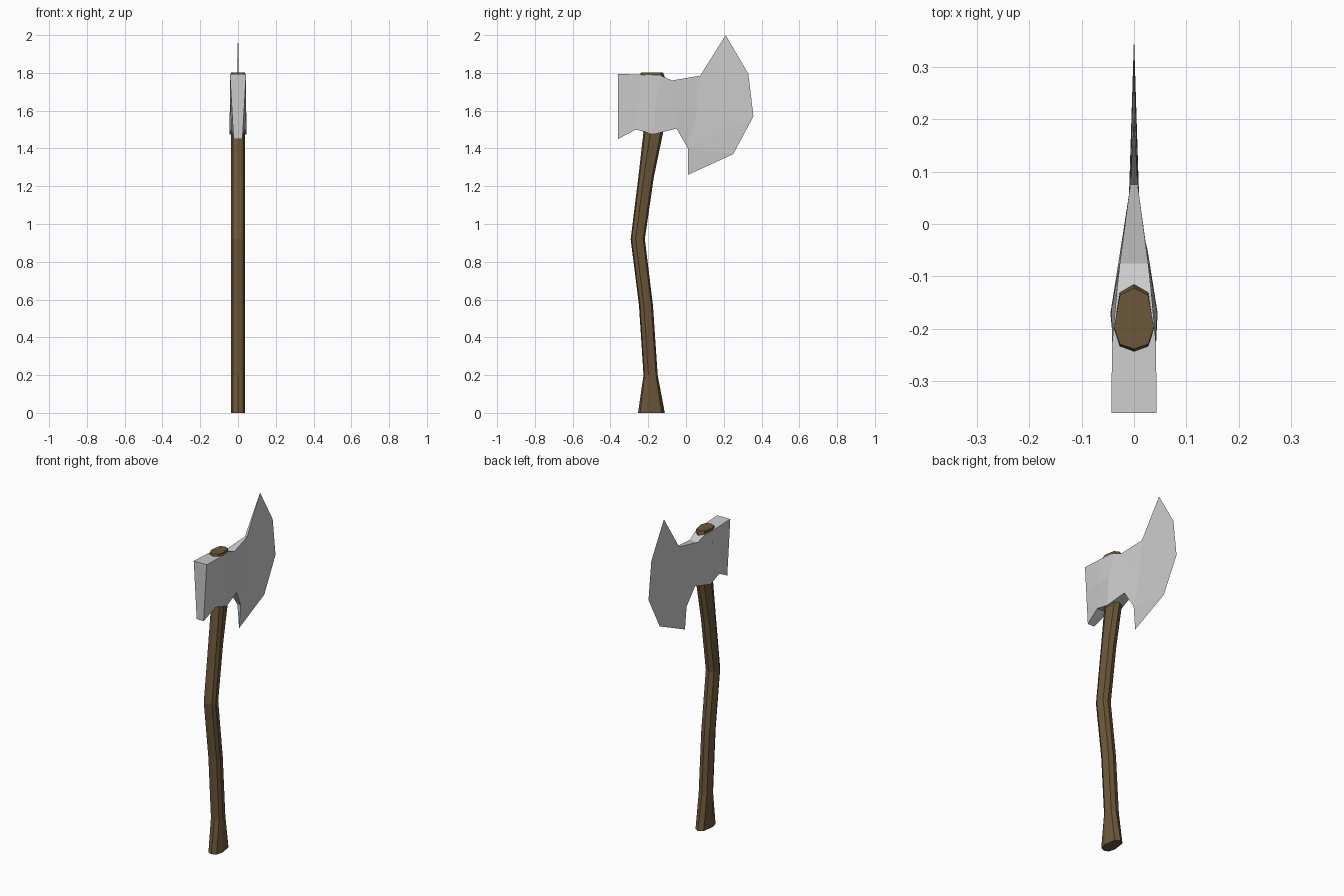
import bpy, bmesh

if "Cube" in bpy.data.objects:
    bpy.data.objects.remove(bpy.data.objects["Cube"])


def material(name, colour):
    m = bpy.data.materials.new(name)
    m.diffuse_color = colour
    m.use_nodes = True
    m.node_tree.nodes["Principled BSDF"].inputs["Base Color"].default_value = m.diffuse_color
    return m


def finish(name, bm, mat=None):
    bmesh.ops.recalc_face_normals(bm, faces=bm.faces)
    mesh = bpy.data.meshes.new(name)
    bm.to_mesh(mesh)
    bm.free()
    obj = bpy.data.objects.new(name, mesh)
    bpy.context.collection.objects.link(obj)
    if mat:
        mesh.materials.append(mat)
    return obj


def bridge(bm, a, b):
    n = len(a)
    for i in range(n):
        j = (i + 1) % n
        bm.faces.new((a[i], a[j], b[j], b[i]))


# Handle: eight-sided section lofted along a curved path (z, back y, front y)
half = [(0, 0), (0.027, 0.08), (0.038, 0.35), (0.027, 0.88), (0, 1)]
section = half + [(-x, t) for x, t in half[-2:0:-1]]
path = [(0, -0.254, -0.112), (0.2, -0.225, -0.15), (0.57, -0.249, -0.175),
        (0.92, -0.293, -0.218), (1.25, -0.252, -0.17), (1.48, -0.226, -0.122),
        (1.785, -0.245, -0.115), (1.803, -0.238, -0.122)]
bm = bmesh.new()
rings = [[bm.verts.new((x, y0 + t * (y1 - y0), z)) for x, t in section]
         for z, y0, y1 in path]
for a, b in zip(rings, rings[1:]):
    bridge(bm, a, b)
bm.faces.new(rings[0])
bm.faces.new(rings[-1])
finish("handle", bm, material("wood", (0.15, 0.095, 0.042, 1)))

# Head: sections from poll to neck, each (y, z, half width) at top, middle, bottom
stations = [
    ((-0.36, 1.795, 0.043), (-0.36, 1.64, 0.034), (-0.36, 1.45, 0.023)),
    ((-0.23, 1.79, 0.042), (-0.25, 1.65, 0.041), (-0.265, 1.50, 0.036)),
    ((-0.13, 1.785, 0.033), (-0.16, 1.65, 0.043), (-0.17, 1.475, 0.045)),
    ((-0.075, 1.76, 0.027), (-0.07, 1.64, 0.027), (-0.05, 1.505, 0.026)),
    ((0.075, 1.785, 0.007), (0.06, 1.60, 0.009), (0.01, 1.40, 0.011)),
]
bm = bmesh.new()
rings = []
for s in stations:
    right = [bm.verts.new((w, y, z)) for y, z, w in s]
    left = [bm.verts.new((-w, y, z)) for y, z, w in reversed(s)]
    rings.append(right + left)
for a, b in zip(rings, rings[1:]):
    bridge(bm, a, b)
bm.faces.new(rings[0])

# Blade: both cheeks taper to one sharp edge
edge = [bm.verts.new((0, y, z)) for y, z in
        [(0.21, 2.0), (0.33, 1.795), (0.357, 1.57), (0.25, 1.37), (0.01, 1.26)]]
neck = rings[-1]
for top, mid, low in (neck[:3], neck[:2:-1]):
    for tri in ((top, edge[0], edge[1]), (top, edge[1], mid),
                (mid, edge[1], edge[2]), (mid, edge[2], low),
                (low, edge[2], edge[3]), (low, edge[3], edge[4])):
        bm.faces.new(tri)
bm.faces.new((neck[0], neck[5], edge[0]))
bm.faces.new((neck[2], neck[3], edge[4]))
finish("axe_head", bm)
